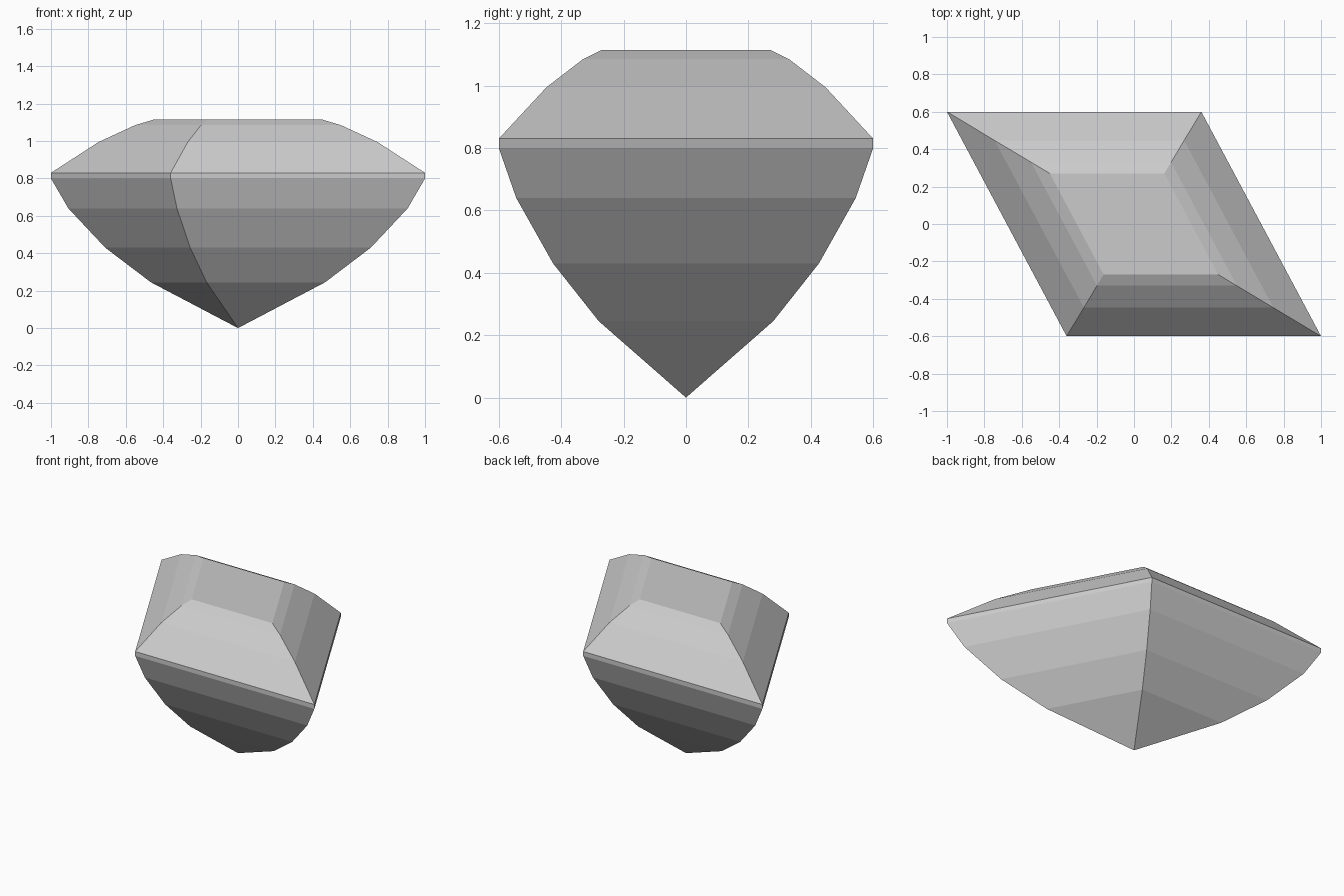
import bpy
import bmesh

cube = bpy.data.objects.get("Cube")
if cube:
    bpy.data.objects.remove(cube, do_unlink=True)

# Pale grey stone
stone = bpy.data.materials.new("pale_grey")
stone.use_nodes = True
GREY = (0.6, 0.6, 0.6, 1)
stone.diffuse_color = GREY
stone.node_tree.nodes["Principled BSDF"].inputs["Base Color"].default_value = GREY

# Slanted outline of the girdle, counter-clockwise
outline = [(-1, 0.6), (-0.36, -0.6), (1, -0.6), (0.36, 0.6)]

# Height and outline scale of each facet ring, pavilion to table
profile = [(0.245, 0.466), (0.43, 0.71), (0.64, 0.907), (0.80, 1), (0.83, 1),
           (0.995, 0.745), (1.085, 0.55), (1.115, 0.45)]

bm = bmesh.new()
tip = bm.verts.new((0, 0, 0))
rings = [[bm.verts.new((x * s, y * s, z)) for x, y in outline] for z, s in profile]
count = len(outline)

# Facets: pointed base, stepped bands, flat table
for i in range(count):
    j = (i + 1) % count
    bm.faces.new((tip, rings[0][j], rings[0][i]))
    for low, high in zip(rings, rings[1:]):
        bm.faces.new((low[i], low[j], high[j], high[i]))
bm.faces.new(rings[-1])
bmesh.ops.recalc_face_normals(bm, faces=bm.faces)

mesh = bpy.data.meshes.new("gemstone")
bm.to_mesh(mesh)
bm.free()
mesh.materials.append(stone)
gem = bpy.data.objects.new("gemstone", mesh)
bpy.context.collection.objects.link(gem)
